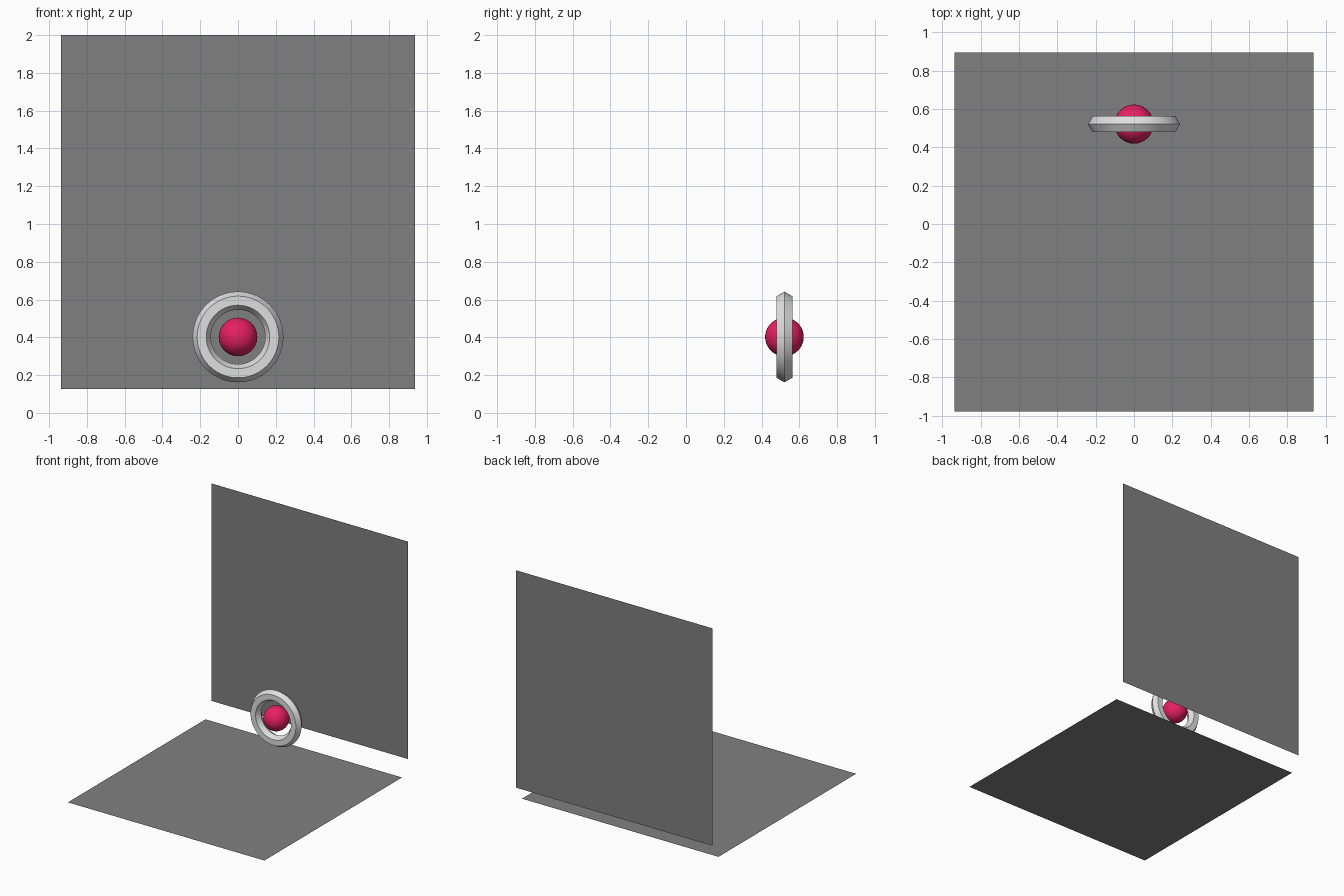
import bpy, math

if "Cube" in bpy.data.objects:
    bpy.data.objects.remove(bpy.data.objects["Cube"])


def material(name, rgb):
    m = bpy.data.materials.new(name)
    m.diffuse_color = (*rgb, 1.0)
    m.use_nodes = True
    m.node_tree.nodes["Principled BSDF"].inputs["Base Color"].default_value = m.diffuse_color
    return m


grey = material("mid grey", (0.216, 0.216, 0.216))
pale = material("pale grey", (0.74, 0.74, 0.74))
crimson = material("crimson", (0.80, 0.014, 0.125))


def finish(name, mat, smooth=False):
    ob = bpy.context.object
    ob.name = name
    ob.data.materials.append(mat)
    if smooth:
        bpy.ops.object.shade_smooth_by_angle(angle=math.radians(30))
    return ob


SIZE = 1.873      # side of both square panels
DEPTH = 0.978     # half of the model's depth
CENTRE = (0, 0.521, 0.402)
UPRIGHT = (math.pi / 2, 0, 0)

# floor panel, flush with the front
bpy.ops.mesh.primitive_plane_add(size=SIZE, location=(0, -DEPTH + SIZE / 2, 0))
finish("floor_panel", grey)

# back wall panel, raised above the floor and facing forward
bpy.ops.mesh.primitive_plane_add(size=SIZE, location=(0, DEPTH, 2 - SIZE / 2), rotation=UPRIGHT)
finish("back_wall_panel", grey)

# upright ring with a hexagonal cross-section
bpy.ops.mesh.primitive_torus_add(major_radius=0.192, minor_radius=0.048,
                                 major_segments=100, minor_segments=6,
                                 location=CENTRE, rotation=UPRIGHT)
finish("ring", pale, True)

# ball in the middle of the ring
bpy.ops.mesh.primitive_uv_sphere_add(radius=0.102, segments=32, ring_count=32, location=CENTRE)
finish("ball", crimson, True)
